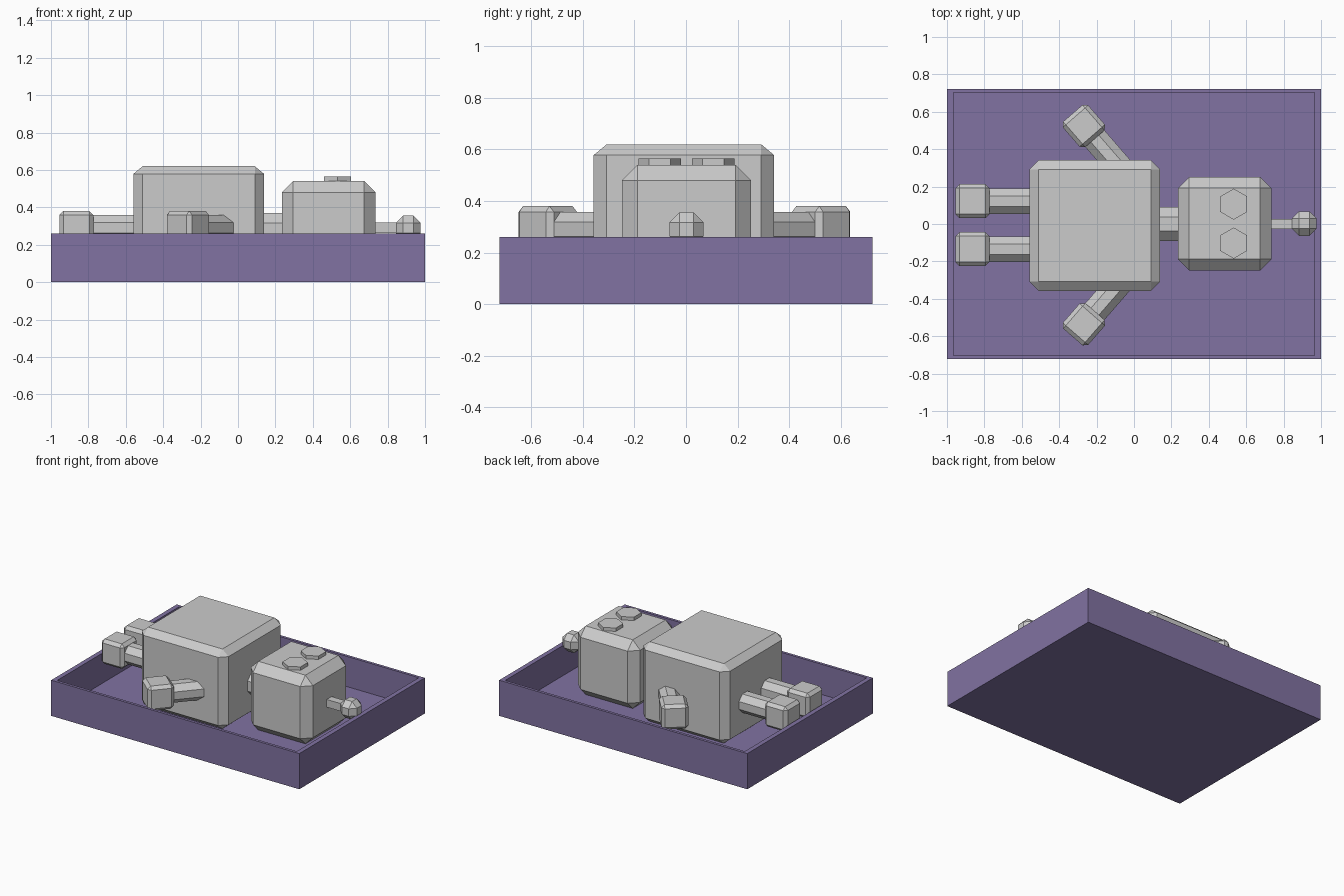
import bpy, bmesh
from math import pi, cos, sin, radians
from mathutils import Matrix, Vector

if "Cube" in bpy.data.objects:
    bpy.data.objects.remove(bpy.data.objects["Cube"])

CY = -0.006   # figure's symmetry plane
LIMB_Z = 0.29


def finish(name, bm, matrix, mat=None):
    bmesh.ops.transform(bm, matrix=matrix, verts=bm.verts)
    bmesh.ops.recalc_face_normals(bm, faces=bm.faces)
    me = bpy.data.meshes.new(name)
    bm.to_mesh(me)
    bm.free()
    ob = bpy.data.objects.new(name, me)
    bpy.context.collection.objects.link(ob)
    if mat:
        me.materials.append(mat)
    return ob


def block(name, loc, size, bevel=0.0, angle=0.0):
    """Chamfered box; the bevel is a fraction of each side."""
    bm = bmesh.new()
    bmesh.ops.create_cube(bm, size=1)
    if bevel:
        bmesh.ops.bevel(bm, geom=bm.edges[:], offset=bevel, segments=1,
                        profile=0.5, affect='EDGES')
    m = (Matrix.Translation(loc) @ Matrix.Rotation(angle, 4, 'Z')
         @ Matrix.Diagonal((*size, 1)))
    return finish(name, bm, m)


def rod(name, a, b, apothem, sides=8):
    """Horizontal prism from a to b with a flat on top."""
    a, b = Vector(a), Vector(b)
    d = b - a
    r = apothem / cos(pi / sides)
    bm = bmesh.new()
    bmesh.ops.create_cone(bm, cap_ends=True, segments=sides, radius1=r,
                          radius2=r, depth=d.length)
    first = next(v for v in bm.verts).co
    # turn half a side so flats face up and sideways
    bm.verts.ensure_lookup_table()
    spin = Matrix.Rotation(pi / sides, 4, 'Z')
    x = d.normalized()
    up = Vector((0, 0, 1))
    side = up.cross(x)
    basis = Matrix((side, up, -side.cross(up) if side.cross(up).dot(x) < 0
                    else side.cross(up))).transposed().to_4x4()
    return finish(name, bm, Matrix.Translation((a + b) / 2) @ basis @ spin)


# open tray
purple = bpy.data.materials.new("purple")
purple.diffuse_color = (0.22, 0.17, 0.36, 1)
purple.use_nodes = True
purple.node_tree.nodes["Principled BSDF"].inputs["Base Color"].default_value = purple.diffuse_color
bm = bmesh.new()
bmesh.ops.create_cube(bm, size=1)
bmesh.ops.transform(bm, verts=bm.verts,
                    matrix=Matrix.Translation((0, 0, 0.13))
                    @ Matrix.Diagonal((2, 1.445, 0.26, 1)))
top = max(bm.faces, key=lambda f: f.calc_center_median().z)
bmesh.ops.inset_individual(bm, faces=[top], thickness=0.03)
for v in top.verts:
    v.co.x = 0.966 if v.co.x > 0 else -0.966
    v.co.y = 0.702 if v.co.y > 0 else -0.702
floor = bmesh.ops.extrude_discrete_faces(bm, faces=[top])['faces'][0]
for v in floor.verts:
    v.co.z = 0.04
finish("tray", bm, Matrix.Identity(4), purple)

# body, head and neck
block("body", (-0.21, CY - 0.002, 0.33), (0.70, 0.70, 0.58), 0.072)
block("head", (0.485, 0.002, 0.29), (0.50, 0.50, 0.50), 0.12)
rod("neck", (0.10, 0, 0.28), (0.28, 0, 0.28), 0.09)

# antenna
rod("antenna_stem", (0.70, 0, LIMB_Z), (0.88, 0, LIMB_Z), 0.028, 4)
block("antenna_ball", (0.91, 0.002, LIMB_Z), (0.132,) * 3, 0.293)

# paired parts
for s, side in ((1, "left"), (-1, "right")):
    # hexagonal eye discs
    bm = bmesh.new()
    bmesh.ops.create_cone(bm, cap_ends=True, segments=6, radius1=0.083,
                          radius2=0.083, depth=0.06)
    ys = [v.co.y for v in bm.verts]
    turn = 0 if max(ys) > 0.08 else pi / 6
    finish(side + "_eye", bm, Matrix.Translation((0.533, 0.002 + s * 0.104, 0.535))
           @ Matrix.Rotation(turn, 4, 'Z'))

    # legs and feet
    y = CY + s * 0.128
    rod(side + "_leg", (-0.80, y, LIMB_Z), (-0.50, y, LIMB_Z), 0.068)
    block(side + "_foot", (-0.864, y, LIMB_Z), (0.182,) * 3, 0.12)

    # arms and hands, angled out and back
    hand = Vector((-0.268, CY + s * 0.53, LIMB_Z))
    ang = radians(-49) * s
    rod(side + "_arm", hand, hand + Vector((cos(ang), sin(ang), 0)) * 0.38, 0.068)
    block(side + "_hand", hand, (0.18,) * 3, 0.12, ang)
